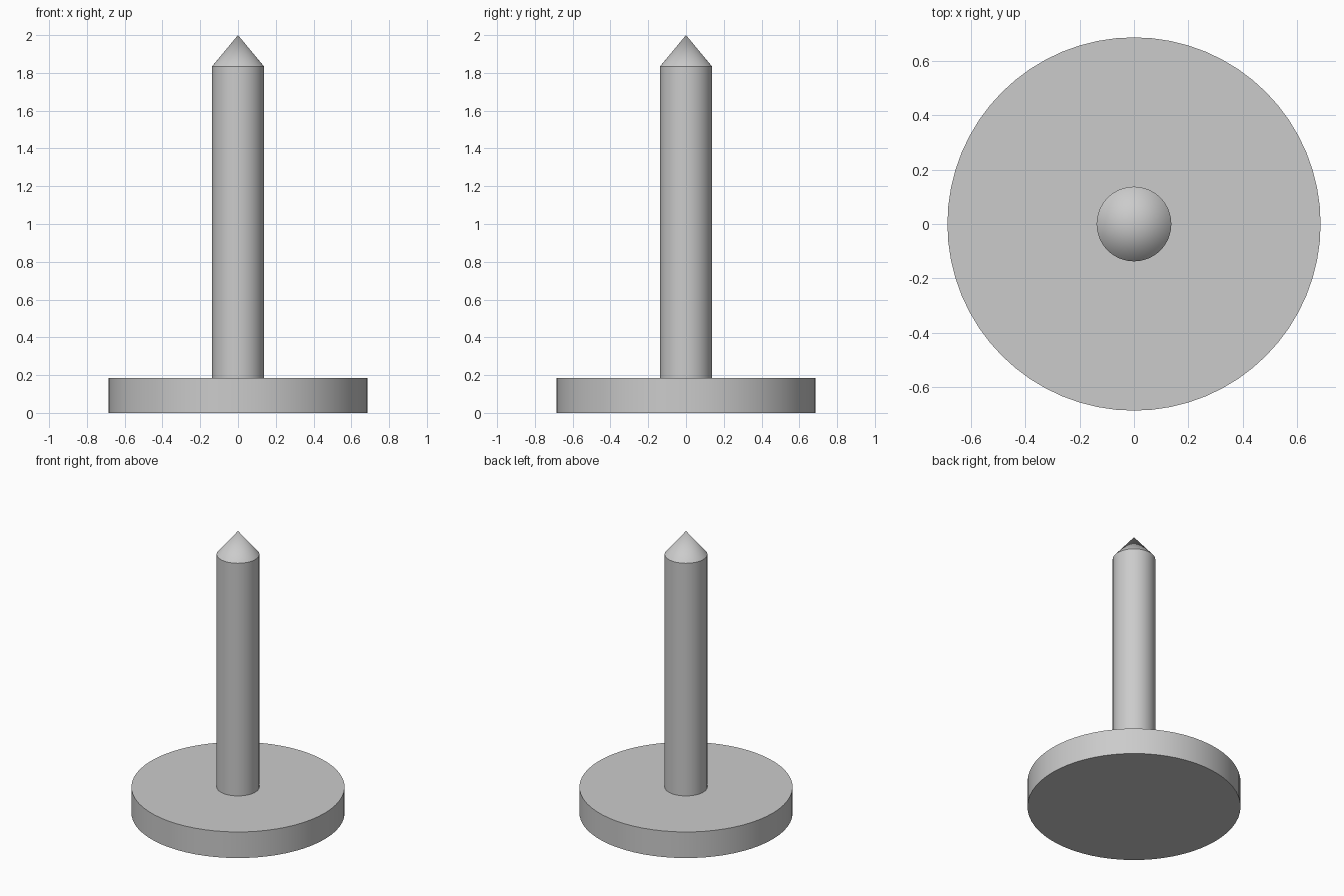
import bpy
import bmesh
import math
from mathutils import Matrix, Vector

SEGMENTS = 64

cube = bpy.data.objects.get("Cube")
if cube:
    bpy.data.objects.remove(cube, do_unlink=True)

# Single grey material
grey = bpy.data.materials.new("plain_grey")
grey.use_nodes = True
colour = (0.6, 0.6, 0.6, 1)
grey.diffuse_color = colour
grey.node_tree.nodes["Principled BSDF"].inputs["Base Color"].default_value = colour


def lathe(name, profile):
    """Revolve a (radius, height) profile around the z axis."""
    bm = bmesh.new()
    verts = [bm.verts.new((r, 0, z)) for r, z in profile]
    edges = [bm.edges.new(pair) for pair in zip(verts, verts[1:])]
    bmesh.ops.spin(bm, geom=verts + edges, cent=(0, 0, 0), axis=(0, 0, 1),
                   angle=math.tau, steps=SEGMENTS, use_merge=True)
    bmesh.ops.remove_doubles(bm, verts=bm.verts, dist=0.0001)
    bmesh.ops.recalc_face_normals(bm, faces=bm.faces)
    mesh = bpy.data.meshes.new(name)
    bm.to_mesh(mesh)
    bm.free()
    mesh.materials.append(grey)
    obj = bpy.data.objects.new(name, mesh)
    bpy.context.collection.objects.link(obj)
    bpy.ops.object.select_all(action="DESELECT")
    obj.select_set(True)
    bpy.context.view_layer.objects.active = obj
    bpy.ops.object.shade_smooth_by_angle(angle=math.radians(30))
    return obj


base_radius, base_top = 0.685, 0.185
post_radius, post_top, tip = 0.137, 1.835, 2.0

# Round base plate
lathe("base_disc", [(0, 0), (base_radius, 0), (base_radius, base_top), (0, base_top)])

# Upright post with a pointed end
lathe("pointed_post", [(0, base_top), (post_radius, base_top),
                       (post_radius, post_top), (0, tip)])
